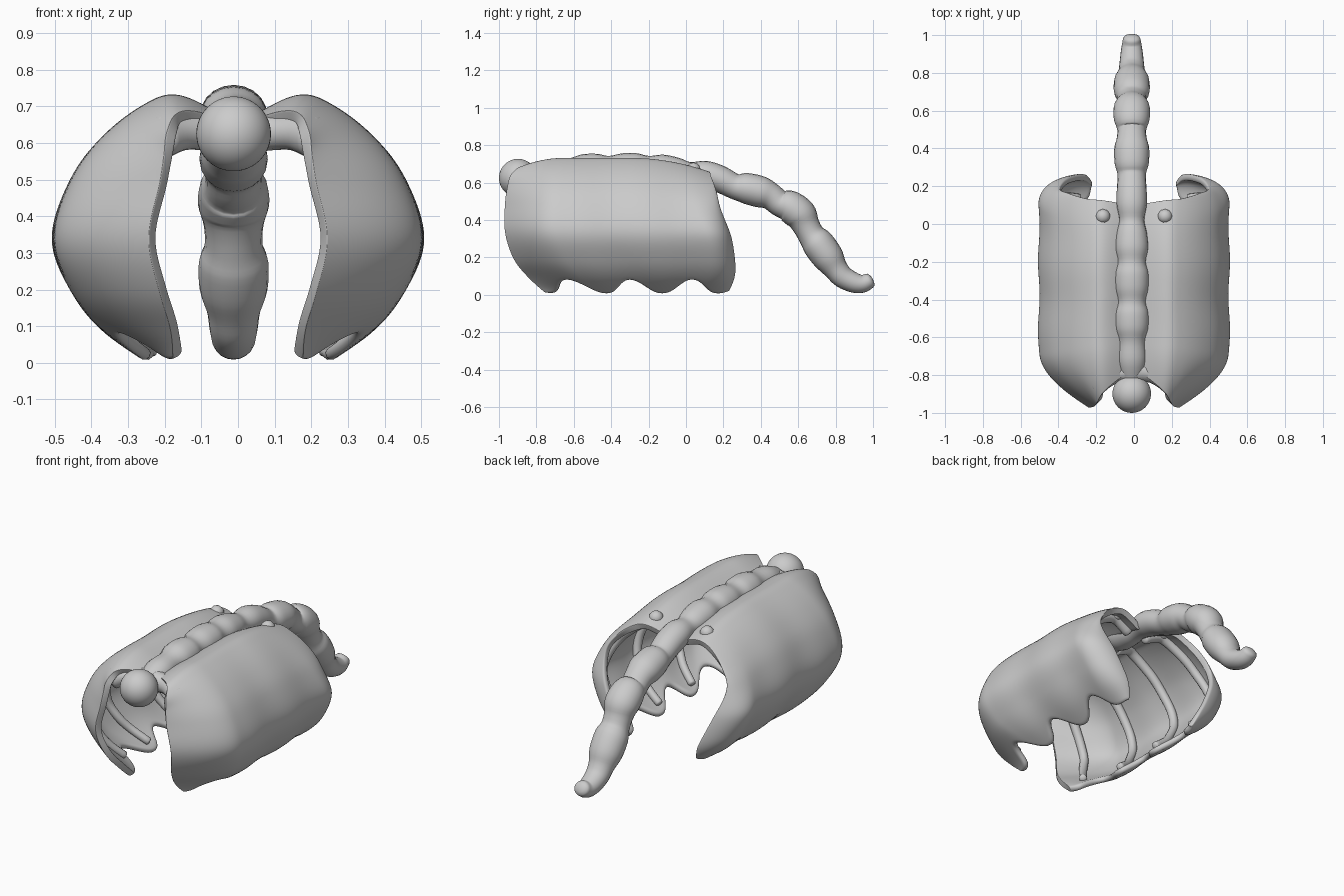
import bpy, bmesh, math
from mathutils import Vector

if "Cube" in bpy.data.objects:
    bpy.data.objects.remove(bpy.data.objects["Cube"])

CX = -0.012  # the spine sits slightly off centre


def spline(rows, t):
    """Catmull-Rom sample of a list of tuples at float index t."""
    n = len(rows) - 1
    t = max(0.0, min(t, n))
    i = min(int(t), n - 1)
    f = t - i
    p = [rows[max(0, min(n, i + k))] for k in (-1, 0, 1, 2)]
    return [0.5 * (2*b + (c-a)*f + (2*a-5*b+4*c-d)*f*f + (3*b-a-3*c+d)*f**3)
            for a, b, c, d in zip(*p)]


def make(name, bm, mirror=False):
    bmesh.ops.recalc_face_normals(bm, faces=bm.faces[:])
    for f in bm.faces:
        f.smooth = True
    me = bpy.data.meshes.new(name)
    bm.to_mesh(me)
    bm.free()
    ob = bpy.data.objects.new(name, me)
    bpy.context.collection.objects.link(ob)
    if mirror:
        ob.modifiers.new("mirror", 'MIRROR')
    return ob


def tube(name, rows, mirror=False, wide=1.0, sub=4, seg=20):
    """Round loft through rows of (x, y, z, radius), with domed ends."""
    n = (len(rows) - 1) * sub
    pts = [spline(rows, k / sub) for k in range(n + 1)]
    pos = [Vector(p[:3]) for p in pts]
    rings = []
    for k in range(n + 1):
        d = (pos[min(k+1, n)] - pos[max(k-1, 0)]).normalized()
        rings.append((pos[k], d, pts[k][3]))
    dome = lambda r, s: [(r[0] + r[1]*s*r[2]*math.sin(a)*0.5, r[1], r[2]*math.cos(a))
                         for a in (0.5, 1.0, 1.4)]
    rings = dome(rings[0], -1)[::-1] + rings + dome(rings[-1], 1)
    bm = bmesh.new()
    loops = []
    side = Vector((0, 1, 0)) if mirror else Vector((1, 0, 0))
    for c, d, r in rings:
        u = (side - d * side.dot(d)).normalized()
        w = d.cross(u)
        loops.append([bm.verts.new(c + u*(r*wide*math.cos(2*math.pi*j/seg))
                                   + w*(r*math.sin(2*math.pi*j/seg))) for j in range(seg)])
    for a, b in zip(loops, loops[1:]):
        for j in range(seg):
            bm.faces.new((a[j], a[(j+1) % seg], b[(j+1) % seg], b[j]))
    bm.faces.new(loops[0])
    bm.faces.new(loops[-1][::-1])
    return make(name, bm, mirror)


# Shell cross-section from spine to lower edge:
# height, outer x, front y, back y, inner x at front, inner x at back
LEVELS = [
    (.655, .04, -.78, .10, .04, .04),
    (.715, .165, -.87, .12, .15, .165),
    (.69, .25, -.93, .13, .18, .25),
    (.61, .355, -.945, .15, .19, .34),
    (.50, .44, -.955, .17, .205, .39),
    (.34, .493, -.955, .22, .235, .36),
    (.20, .44, -.91, .245, .205, .30),
    (.10, .36, -.83, .245, .175, .25),
    (.015, .24, -.74, .21, .165, .22),
]


def shell_point(t, s):
    """t: 0 at spine, 1 at lower edge; s: 0 at front, 1 at back."""
    y0 = -.74 + .96 * s
    lobe = 1 - .11 * (.5 - .5*math.cos(2*math.pi*(y0 + .72)/.30))
    z, x, f, b, xf, xb = spline(LEVELS, t * lobe * (len(LEVELS) - 1))
    y = f + (b - f) * s
    front = math.sin(min(1, (y - f)/.27) * math.pi/2)
    back = math.sqrt(max(0, 1 - (1 - min(1, (b - y)/.12))**2))
    px = x - (x - xf)*(1 - front) - (x - xb)*(1 - back)
    high = max(0, (z - .3)/.4)
    if y > -.3:
        z -= .4 * (y + .3)**2 * high
    if y < -.65:
        z -= .8 * (y + .65)**2 * high**2
    px -= .012 * t * (1 - lobe) * 10
    return Vector((px, y, z))


# Side shells
bm = bmesh.new()
NT, NS = 36, 64
svals = [0.5 - 0.5*math.cos(math.pi*k/NS) for k in range(NS + 1)]
grid = [[bm.verts.new(shell_point(i/NT, s)) for s in svals] for i in range(NT + 1)]
for i in range(NT):
    for j in range(NS):
        bm.faces.new((grid[i][j], grid[i][j+1], grid[i+1][j+1], grid[i+1][j]))
shell = make("side_shells", bm, True)
sol = shell.modifiers.new("thickness", 'SOLIDIFY')
sol.thickness = .034
sol.offset = 0
rnd = shell.modifiers.new("round", 'SUBSURF')
rnd.levels = rnd.render_levels = 1

# Ribs running down the inside of the shells
for n, y in enumerate((-.70, -.42, -.13, .13)):
    rows = []
    for k in range(11):
        p = shell_point(.04 + .09*k, (y + .74)/.96 if n else .09)
        p += (Vector((0, p.y, .38)) - p).normalized() * .03
        rows.append((p.x, p.y, max(p.z, .035), .03 - .0008*k))
    tube(f"rib_{n + 1}", rows, True, seg=12)

# Spine and tail: y, z, radius
SPINE = [(-.82, .63, .05), (-.72, .65, .072), (-.62, .665, .065), (-.55, .67, .082),
         (-.47, .672, .082), (-.41, .675, .068), (-.34, .675, .082), (-.26, .675, .082),
         (-.2, .675, .068), (-.13, .67, .08), (-.05, .66, .074),
         (.02, .65, .06), (.10, .645, .072), (.18, .62, .072), (.26, .58, .068),
         (.32, .57, .082), (.40, .55, .084), (.455, .525, .072), (.50, .49, .07),
         (.55, .475, .085), (.61, .43, .088), (.64, .375, .074), (.67, .32, .072),
         (.705, .275, .086), (.76, .20, .084), (.80, .14, .066),
         (.84, .095, .06), (.90, .065, .054), (.945, .06, .048), (.98, .076, .042)]
tube("spine_and_tail", [(CX, *p) for p in SPINE], wide=1.1)

# Head
bm = bmesh.new()
bmesh.ops.create_uvsphere(bm, u_segments=40, v_segments=24, radius=.102)
bmesh.ops.translate(bm, verts=bm.verts[:], vec=(CX, -.898, .625))
make("head", bm)

# Short arms joining neck and shells
tube("neck_arm", [(.02, -.78, .63, .06), (.09, -.79, .63, .05),
                  (.15, -.82, .63, .05), (.20, -.85, .62, .06)], True, seg=16)

# Small knobs near the rear edge
bm = bmesh.new()
bmesh.ops.create_icosphere(bm, subdivisions=2, radius=.04)
bmesh.ops.translate(bm, verts=bm.verts[:], vec=(.165, .04, .668))
make("rear_knobs", bm, True)
